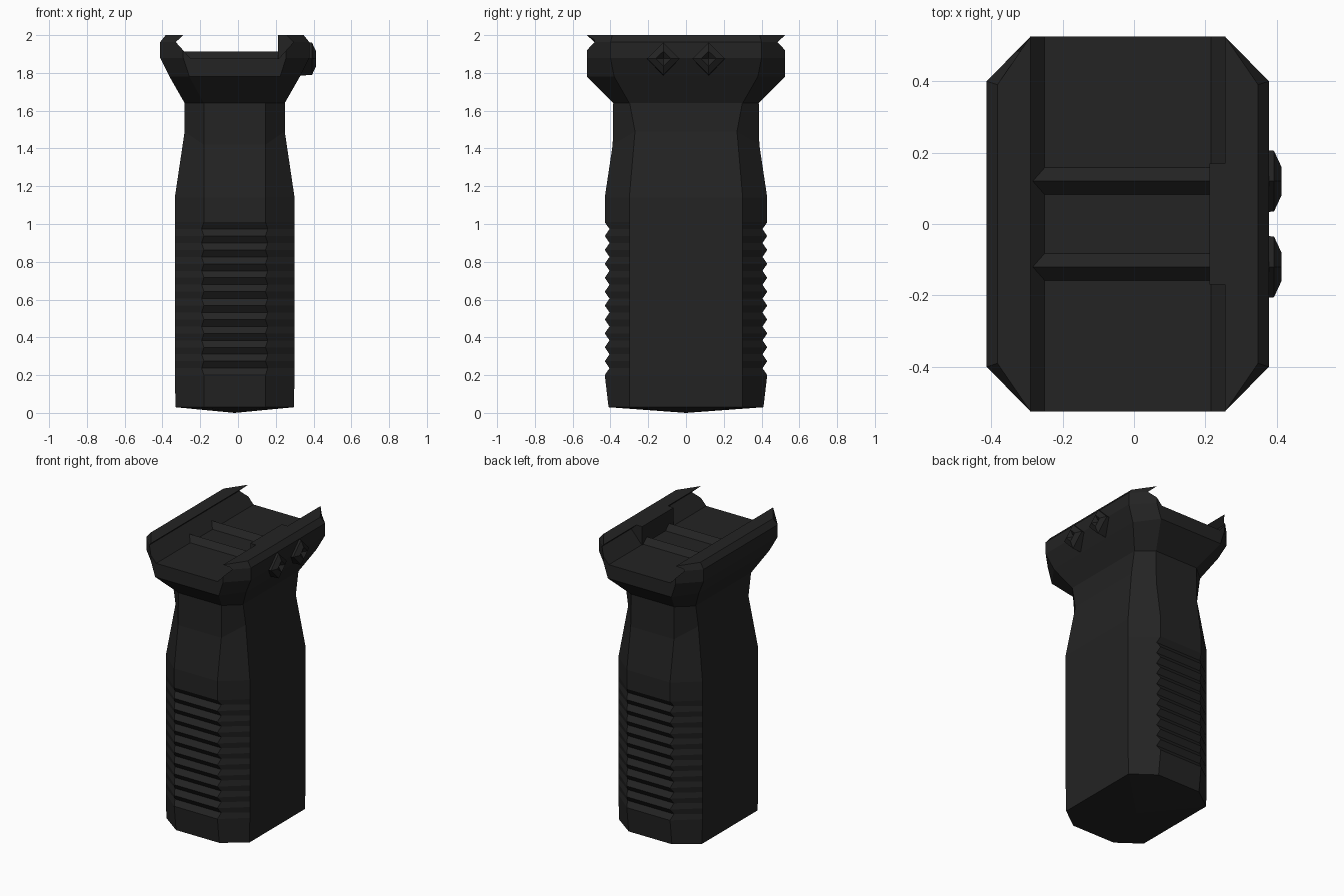
import bpy
import bmesh
import math

if "Cube" in bpy.data.objects:
    bpy.data.objects.remove(bpy.data.objects["Cube"], do_unlink=True)

CX = -0.0175   # centre line of grip and rail clamp

black = bpy.data.materials.new("matte_black")
black.use_nodes = True
black.diffuse_color = (0.017, 0.017, 0.017, 1)
black.node_tree.nodes["Principled BSDF"].inputs["Base Color"].default_value = black.diffuse_color


def make_object(name, bm):
    bmesh.ops.recalc_face_normals(bm, faces=bm.faces)
    mesh = bpy.data.meshes.new(name)
    bm.to_mesh(mesh)
    bm.free()
    mesh.materials.append(black)
    obj = bpy.data.objects.new(name, mesh)
    bpy.context.collection.objects.link(obj)
    return obj


def loft(name, rings, bottom=None, top=None):
    """Bridge closed rings of points; close each end with a cap or a fan to a point."""
    bm = bmesh.new()
    loops = [[bm.verts.new(p) for p in ring] for ring in rings]
    n = len(loops[0])
    for a, b in zip(loops, loops[1:]):
        for i in range(n):
            j = (i + 1) % n
            bm.faces.new((a[i], a[j], b[j], b[i]))
    for loop, tip in ((loops[0], bottom), (loops[-1], top)):
        if tip is None:
            bm.faces.new(loop)
        else:
            v = bm.verts.new(tip)
            for i in range(n):
                bm.faces.new((loop[i], loop[(i + 1) % n], v))
    return make_object(name, bm)


def octagon(z, hx, hy, fx, fy, side_rise=0):
    """Octagon of half sizes hx, hy; fx, fy are the half widths of its flats."""
    pts = []
    for sx, sy in ((1, 1), (-1, 1), (-1, -1), (1, -1)):
        side = (CX + sx * hx, sy * fy, z + side_rise)
        end = (CX + sx * fx, sy * hy, z)
        pts += [side, end] if sx * sy > 0 else [end, side]
    return pts


def prism(name, profile, start, end, axis):
    """Extrude a profile along x or y."""
    def place(t):
        return [(t, a, b) if axis == "x" else (a, t, b) for a, b in profile]
    return loft(name, [place(start), place(end)])


# Grip: faceted body with zigzag grooves on the front and back
grip_rings = [octagon(0.03, 0.313, 0.41, 0.163, 0.30),
              octagon(0.2, 0.317, 0.43, 0.163, 0.30)]
grooves = 11
pitch = 0.81 / grooves
for k in range(grooves):
    z = 0.2 + k * pitch
    grip_rings.append(octagon(z + pitch / 2, 0.317, 0.405, 0.175, 0.30))
    grip_rings.append(octagon(z + pitch, 0.317, 0.43, 0.163, 0.30))
grip_rings += [octagon(1.14, 0.317, 0.43, 0.163, 0.30),
               octagon(1.42, 0.265, 0.388, 0.163, 0.27, 0.07),
               octagon(1.65, 0.265, 0.385, 0.163, 0.30)]
loft("grip", grip_rings, bottom=(CX, 0, 0))

# Rail clamp: flared head with a dovetail channel cut along its length
clamp = loft("rail_clamp", [
    octagon(1.64, 0.265, 0.385, 0.163, 0.30),
    octagon(1.78, 0.345, 0.525, 0.24, 0.38),
    octagon(1.88, 0.395, 0.525, 0.2725, 0.40),
    octagon(1.963, 0.395, 0.525, 0.2725, 0.40),
    octagon(2.0, 0.365, 0.525, 0.2725, 0.39)])

half = [(0.2325, 1.875), (0.312, 1.963), (0.2725, 2.0), (0.2725, 2.1)]
channel = [(CX + x, z) for x, z in half] + [(CX - x, z) for x, z in reversed(half)]
cutter = prism("channel_cutter", channel, -1, 1, "y")
cutter.hide_render = True
cut = clamp.modifiers.new("channel", "BOOLEAN")
cut.operation = "DIFFERENCE"
cut.solver = "EXACT"
cut.object = cutter
bpy.context.view_layer.objects.active = clamp
bpy.ops.object.modifier_apply(modifier=cut.name)
bpy.data.objects.remove(cutter, do_unlink=True)

# Clamp block filling the middle of one dovetail
prism("clamp_block", [(0.212, 1.86), (0.31, 1.86), (0.31, 2.0), (0.212, 2.0)],
      -0.17, 0.17, "y")

# Cross ridges on the channel floor and diamond bolts on the side
for label, y in (("front", -0.12), ("back", 0.12)):
    prism(label + "_cross_ridge",
          [(y - 0.04, 1.873), (y + 0.04, 1.873), (y, 1.912)], -0.285, 0.22, "x")

    def diamond(x, r):
        return [(x, y + r * math.cos(k * math.pi / 2), 1.875 + r * math.sin(k * math.pi / 2))
                for k in range(4)]
    loft(label + "_bolt", [diamond(0.30, 0.092), diamond(0.392, 0.085), diamond(0.413, 0.04)],
         top=(0.386, y, 1.875))
